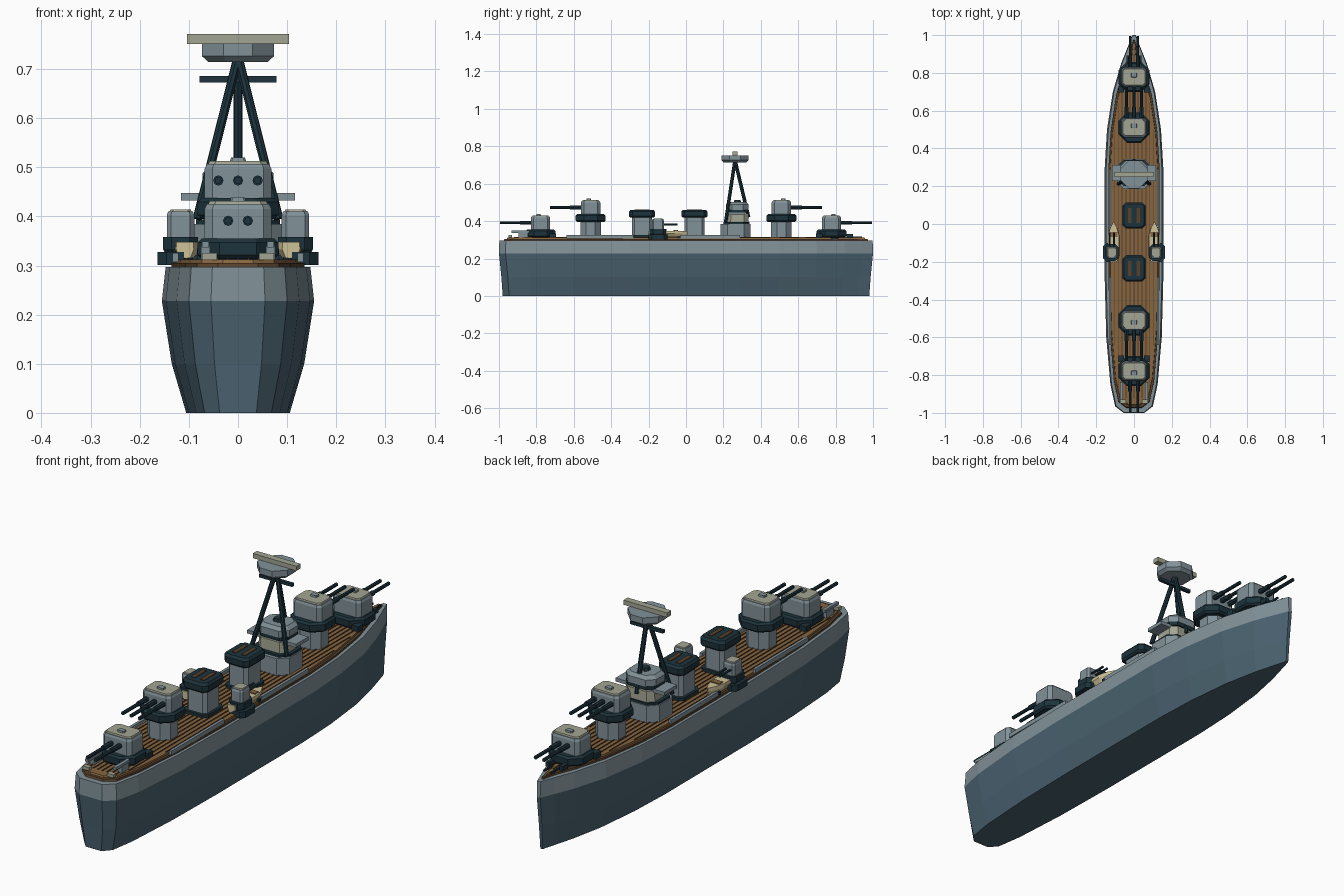
import bpy, bmesh, math
from mathutils import Vector

cube = bpy.data.objects.get("Cube")
if cube:
    bpy.data.objects.remove(cube)


def material(name, rgb):
    m = bpy.data.materials.new(name)
    m.use_nodes = True
    col = [(c / 255) ** 2.2 for c in rgb] + [1]
    m.diffuse_color = col
    m.node_tree.nodes["Principled BSDF"].inputs["Base Color"].default_value = col
    return m


SLATE = material("slate hull", (76, 99, 112))
GREY = material("ship grey", (128, 144, 151))
DARK = material("dark steel", (34, 54, 62))
WOOD = material("deck wood", (134, 101, 66))
SEAM = material("dark wood", (88, 66, 46))
PALE = material("pale roof", (161, 164, 146))
CREAM = material("cream", (205, 192, 150))


def finish(name, bm, *mats):
    bmesh.ops.recalc_face_normals(bm, faces=bm.faces)
    me = bpy.data.meshes.new(name)
    bm.to_mesh(me)
    bm.free()
    ob = bpy.data.objects.new(name, me)
    for m in mats:
        me.materials.append(m)
    bpy.context.collection.objects.link(ob)
    return ob


def loft(name, rings, *mats):
    """Skin a stack of equal closed rings and cap both ends."""
    bm = bmesh.new()
    loops = [[bm.verts.new(p) for p in r] for r in rings]
    n = len(loops[0])
    for a, b in zip(loops, loops[1:]):
        for i in range(n):
            bm.faces.new((a[i], a[(i + 1) % n], b[(i + 1) % n], b[i]))
    bm.faces.new(loops[0][::-1])
    bm.faces.new(loops[-1])
    return finish(name, bm, *mats)


def block(name, x, y, hx, hy, levels, mat, cut=0.3):
    """Corner-cut rectangle through (z, scale) levels."""
    c = cut * min(hx, hy)
    base = [(hx, hy - c), (hx - c, hy), (c - hx, hy), (-hx, hy - c),
            (-hx, c - hy), (c - hx, -hy), (hx - c, -hy), (hx, c - hy)]
    return loft(name, [[(x + px * s, y + py * s, z) for px, py in base] for z, s in levels], mat)


def box(name, x, y, z, sx, sy, sz, mat):
    bm = bmesh.new()
    bmesh.ops.create_cube(bm, size=1)
    for v in bm.verts:
        v.co = Vector((x + v.co.x * sx, y + v.co.y * sy, z + v.co.z * sz))
    return finish(name, bm, mat)


def tube(name, a, b, r, mat, sides=8):
    a, b = Vector(a), Vector(b)
    bm = bmesh.new()
    bmesh.ops.create_cone(bm, segments=sides, radius1=r, radius2=r, depth=(b - a).length, cap_ends=True)
    rot = (b - a).to_track_quat("Z", "Y")
    for v in bm.verts:
        v.co = rot @ v.co + (a + b) / 2
    return finish(name, bm, mat)


# Hull: half-breadth stations along the ship, lofted upward
STATIONS = [(-1, .055), (-.965, .1), (-.85, .125), (-.6, .147), (-.3, .155), (0, .155),
            (.3, .155), (.5, .143), (.7, .112), (.85, .068), (.94, .032), (1, .008)]


def outline(z, wide, long, inset=0):
    side = [(max(w * wide - inset, .004), y * long) for y, w in STATIONS]
    return [(w, y, z) for w, y in side] + [(-w, y, z) for w, y in reversed(side)]


def breadth(y):
    for (y0, w0), (y1, w1) in zip(STATIONS, STATIONS[1:]):
        if y0 <= y <= y1:
            return w0 + (w1 - w0) * (y - y0) / (y1 - y0)


hull = loft("hull", [outline(0, .68, .98), outline(.1, .87, .987), outline(.228, 1, 1),
                     outline(.297, .95, .998)], SLATE, GREY)
for p in hull.data.polygons:
    p.material_index = int(p.center.z > .228)
loft("deck_border", [outline(.296, .95, .975, .012), outline(.305, .95, .97, .012)], SEAM)
loft("deck", [outline(.3, .95, .96, .02), outline(.312, .95, .955, .022)], WOOD)

# Plank seams, each ending where the deck narrows
for i in range(-5, 6):
    x = i * .021
    ys = [k * .02 for k in range(-46, 46) if breadth(k * .02) * .95 - .03 > abs(x)]
    box("deck_seam", x, (ys[0] + ys[-1]) / 2, .313, .004, ys[-1] - ys[0], .004, SEAM)

# Low rails along the deck edge
for s in (-1, 1):
    for y, length in ((-.46, .36), (.13, .32)):
        box("deck_rail", s * .127, y, .316, .012, length, .018, GREY)


# Main turrets
def turret(y, d, raised):
    z = .427 if raised else .345
    guns = (-.04, 0, .04) if raised else (-.02, .02)
    block("barbette", 0, y, .055, .055, [(.305, 1), (z, 1)], GREY if raised else DARK, .55)
    block("turret_ring", 0, y, .082, .08,
          [(z - .032, .9), (z - .024, 1), (z + .002, 1), (z + .01, .9)], DARK, .55)
    block("turret_house", 0, y, .068, .052, [(z, 1), (z + .07, 1), (z + .08, .93)], GREY)
    block("turret_roof", 0, y, .061, .045, [(z + .078, 1), (z + .086, .95)], PALE)
    block("turret_hatch", 0, y + d * .01, .016, .012, [(z + .084, 1), (z + .093, .9)], GREY)
    gz, tip = z + .046, .216
    for x in guns:
        tube("gun_sleeve", (x, y + d * .045, gz), (x, y + d * .11, gz), .0105, DARK)
        tube("gun_barrel", (x, y + d * .1, gz), (x, y + d * tip, gz), .0075, DARK)
    if not raised:
        for s in (-1, 1):
            box("ready_locker", s * .068, y - d * .065, .322, .03, .035, .025, DARK)


for d in (-1, 1):
    turret(d * .51, d, True)
    turret(d * .778, d, False)

# Funnels with dark caps
for y in (-.235, .045):
    block("funnel_base", 0, y, .058, .065, [(.305, 1), (.325, 1)], DARK)
    block("funnel", 0, y, .047, .054, [(.32, 1), (.43, 1)], GREY)
    block("funnel_cap", 0, y, .06, .07, [(.418, .88), (.426, 1), (.45, 1), (.46, .88)], DARK)
    for x in (-.022, .022):
        box("funnel_vent", x, y, .4605, .018, .08, .004, SEAM)

# Bridge tower
block("bridge_base", 0, .265, .09, .08, [(.305, 1), (.385, 1)], GREY, .45)
block("bridge_walkway", 0, .27, .085, .07, [(.384, 1), (.394, 1)], DARK, .45)
block("bridge_house", 0, .275, .07, .06, [(.39, 1), (.44, .97)], PALE, .4)
box("bridge_wing", 0, .27, .44, .232, .085, .015, GREY)
block("bridge_windows", 0, .275, .068, .057, [(.445, 1), (.462, 1)], DARK, .4)
block("bridge_top", 0, .275, .072, .06, [(.46, 1), (.488, 1), (.502, .8)], GREY, .5)
block("bridge_hatch", 0, .275, .02, .02, [(.5, 1), (.514, .8)], DARK, .5)

# Tripod mast with lookout and aerial
for foot in ((-.083, .212, .395), (.083, .212, .395), (0, .335, .42)):
    tube("mast_leg", foot, (0, .262, .725), .0095, DARK)
box("mast_yard", 0, .262, .679, .157, .014, .013, DARK)
block("lookout", 0, .262, .073, .073, [(.714, .82), (.726, 1), (.752, 1)], GREY, .6)
box("aerial_bar", 0, .262, .761, .207, .028, .02, PALE)

# Side gun mounts and ship's boats
for s in (-1, 1):
    block("side_platform", s * .128, -.15, .036, .05, [(.301, 1), (.328, 1)], DARK, .5)
    block("side_gun_ring", s * .117, -.15, .036, .045, [(.327, .9), (.334, 1), (.358, 1)], DARK, .5)
    block("side_gun_house", s * .117, -.15, .028, .032, [(.355, 1), (.402, 1), (.41, .9)], GREY)
    block("side_gun_roof", s * .117, -.15, .023, .026, [(.408, 1), (.414, .9)], PALE)
    for x in (-.011, .011):
        tube("side_gun_barrel", (s * .117 + x, -.13, .382), (s * .117 + x, -.045, .382), .005, DARK, 6)
    shape = [(-.2, .6), (-.17, 1), (-.06, 1), (-.02, .6), (.008, .1)]
    rings = []
    for z, k in ((.315, .6), (.333, 1), (.348, .95)):
        rings.append([(s * .108 + w * k * .03, y, z) for y, w in shape]
                     + [(s * .108 - w * k * .03, y, z) for y, w in reversed(shape)])
    loft("boat", rings, CREAM)
    box("boat_thwart", s * .108, -.055, .349, .04, .025, .006, WOOD)
    box("boat_cradle", s * .108, -.04, .314, .05, .012, .014, DARK)

    # Stern davits and bow fittings
    box("davit_post", s * .066, -.87, .325, .018, .05, .03, GREY)
    box("davit_arm", s * .066, -.885, .343, .014, .095, .012, GREY)
    box("stern_box", s * .058, -.94, .318, .03, .02, .014, PALE)
    box("anchor_winch", s * .033, .875, .32, .016, .035, .02, DARK)
    box("anchor_chain", s * .017, .91, .315, .006, .06, .008, DARK)
